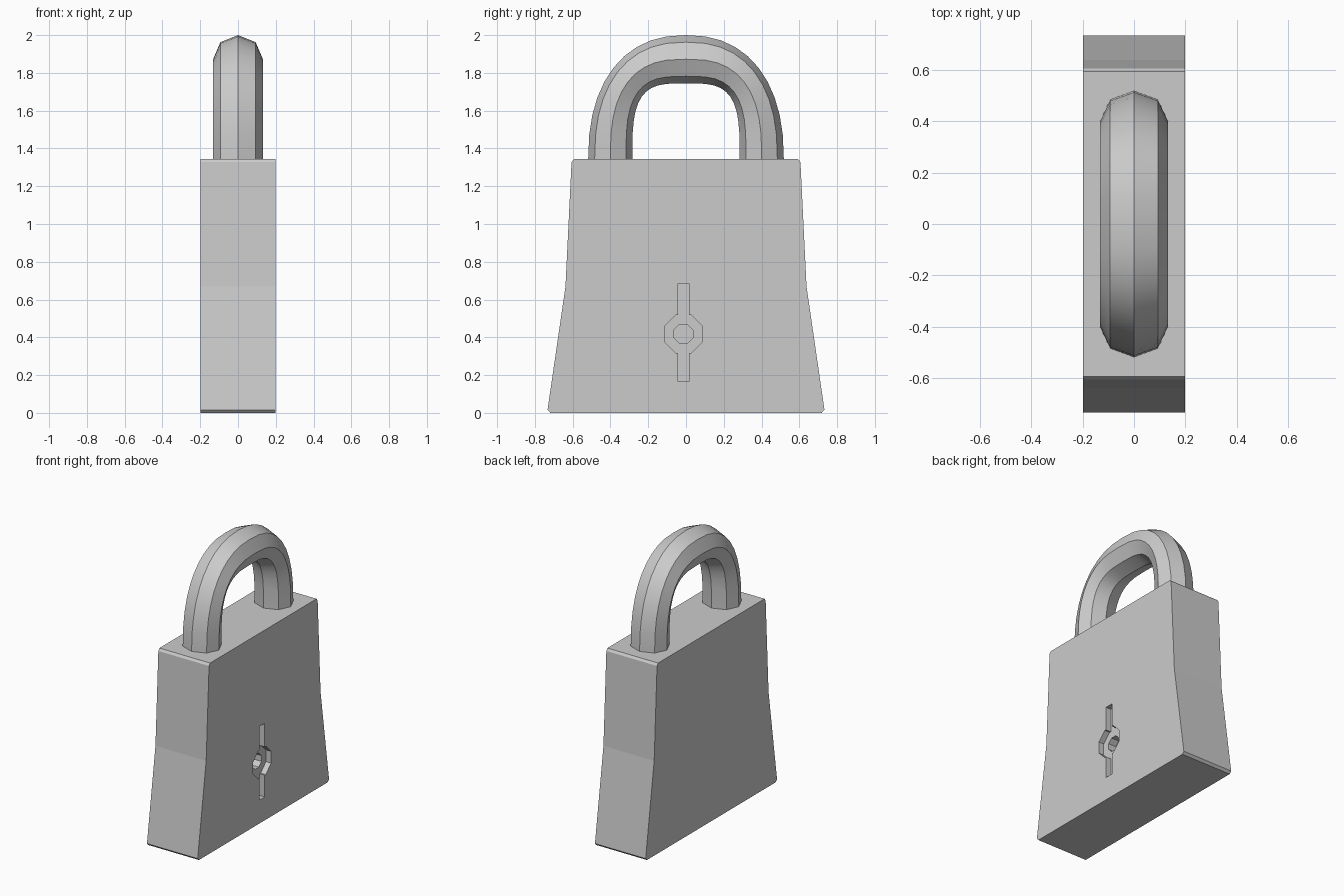
import bpy, bmesh
from math import sin, cos, pi, radians
from mathutils import Vector

cube = bpy.data.objects.get("Cube")
if cube:
    bpy.data.objects.remove(cube, do_unlink=True)

grey = bpy.data.materials.new("plain grey metal")
colour = (0.6, 0.6, 0.6, 1)
grey.use_nodes = True
grey.diffuse_color = colour
grey.node_tree.nodes["Principled BSDF"].inputs["Base Color"].default_value = colour


def finish(name, bm):
    bmesh.ops.recalc_face_normals(bm, faces=bm.faces)
    mesh = bpy.data.meshes.new(name)
    bm.to_mesh(mesh)
    bm.free()
    mesh.materials.append(grey)
    obj = bpy.data.objects.new(name, mesh)
    bpy.context.collection.objects.link(obj)
    return obj


def select_only(obj):
    bpy.ops.object.select_all(action='DESELECT')
    obj.select_set(True)
    bpy.context.view_layer.objects.active = obj


def prism(name, outline, x0, x1):
    """Extrude a (y, z) outline along x."""
    bm = bmesh.new()
    face = bm.faces.new([bm.verts.new((x0, y, z)) for y, z in outline])
    moved = bmesh.ops.extrude_face_region(bm, geom=[face])["geom"]
    verts = [g for g in moved if isinstance(g, bmesh.types.BMVert)]
    bmesh.ops.translate(bm, verts=verts, vec=(x1 - x0, 0, 0))
    return finish(name, bm)


def cut(target, cutter):
    select_only(target)
    mod = target.modifiers.new("cut", 'BOOLEAN')
    mod.operation = 'DIFFERENCE'
    mod.solver = 'EXACT'
    mod.object = cutter
    bpy.ops.object.modifier_apply(modifier=mod.name)
    bpy.data.objects.remove(cutter, do_unlink=True)


# Flared lock body with small chamfers along the top and bottom edges
half_x = 0.198
side = [(0.718, 0), (0.733, 0.016), (0.638, 0.67), (0.606, 1.327), (0.594, 1.343)]
body = prism("lock_body", side + [(-y, z) for y, z in reversed(side)], -half_x, half_x)

# Keyhole on the +x face: octagonal recess with a slot above and below
key_y, key_z = -0.014, 0.418


def octagon(apothem):
    r = apothem / cos(pi / 8)
    return [(r * cos(pi / 8 + i * pi / 4), r * sin(pi / 8 + i * pi / 4)) for i in range(8)]


def placed(outline):
    return [(key_y + y, key_z + z) for y, z in outline]


ring, slot = octagon(0.1), 0.029
upper = [(slot, 0.1), (slot, 0.266), (-slot, 0.266), (-slot, 0.1)]
lower = [(-slot, -0.1), (-slot, -0.253), (slot, -0.253), (slot, -0.1)]
keyway = ring[:2] + upper + ring[2:6] + lower + ring[6:]
floor = half_x - 0.04
cut(body, prism("keyway_cutter", placed(keyway), floor, half_x + 0.1))
cut(body, prism("pin_hole_cutter", placed(octagon(0.05)), floor - 0.06, half_x + 0.1))

# Eight-sided shackle swept between an outer and an inner rounded arch
steps, sides, base, half_width = 20, 8, 1.34, 0.132


def arch(t, half_span, height, power):
    c, s = cos(t), max(sin(t), 0)
    if abs(c) < 1e-6:
        c = 0
    y = half_span * abs(c) ** (2 / power) * (1 if c >= 0 else -1)
    return Vector((0, y, base + height * s ** (2 / power)))


sections = [(arch(pi * i / steps, 0.518, 0.66, 2.3),
             arch(pi * i / steps, 0.284, 0.405, 3.6)) for i in range(steps + 1)]
sunk = Vector((0, 0, -0.04))
sections.insert(0, tuple(p + sunk for p in sections[0]))
sections.append(tuple(p + sunk for p in sections[-1]))

bm = bmesh.new()
rings = []
for outer, inner in sections:
    centre, reach = (outer + inner) / 2, (outer - inner) / 2
    rings.append([bm.verts.new(centre + reach * cos(a) + Vector((half_width * sin(a), 0, 0)))
                  for a in (2 * pi * k / sides for k in range(sides))])
for a, b in zip(rings, rings[1:]):
    for k in range(sides):
        n = (k + 1) % sides
        bm.faces.new((a[k], a[n], b[n], b[k]))
bm.faces.new(rings[0])
bm.faces.new(rings[-1])
shackle = finish("shackle", bm)
select_only(shackle)
bpy.ops.object.shade_smooth_by_angle(angle=radians(32))
